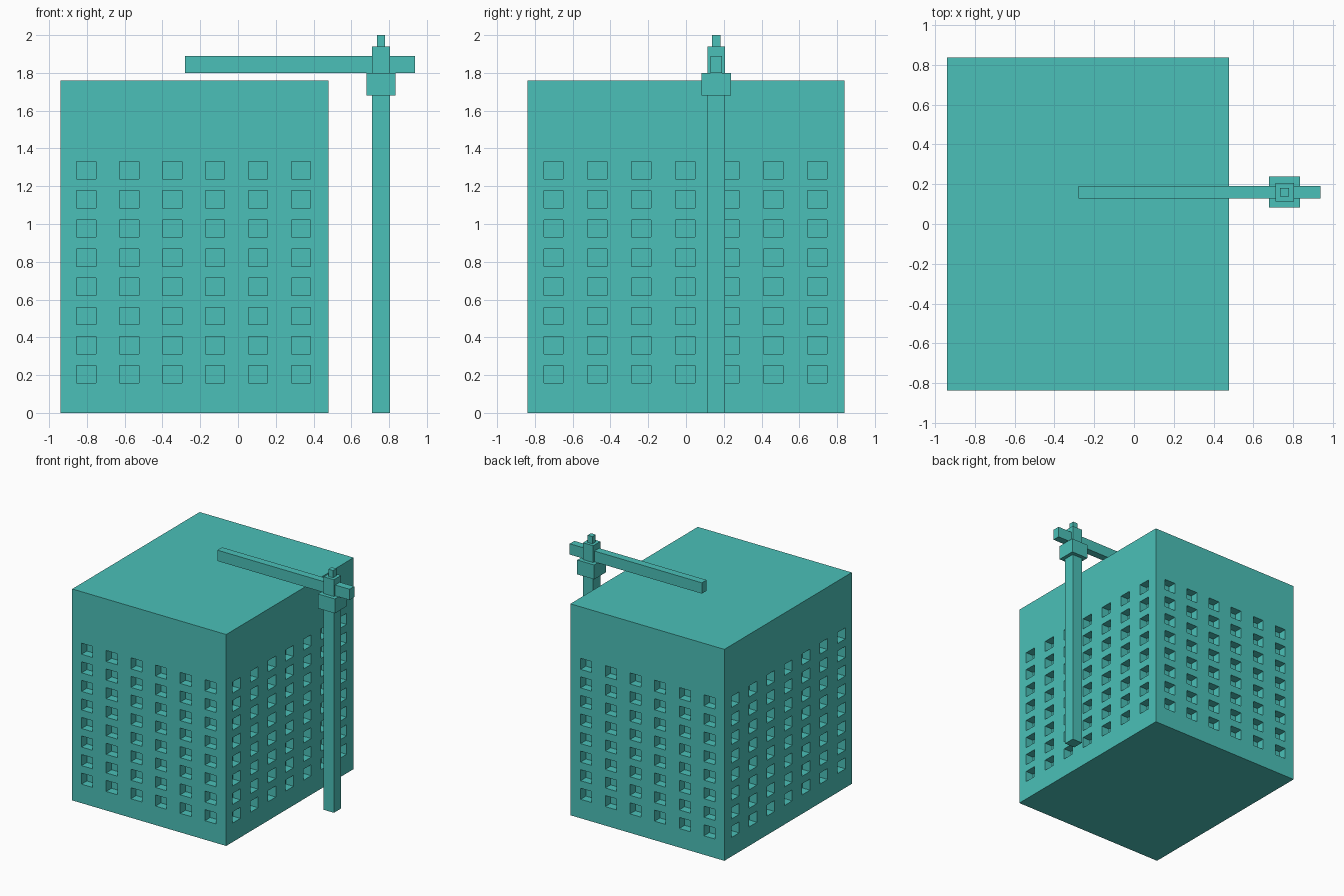
import bpy, bmesh

if "Cube" in bpy.data.objects:
    bpy.data.objects.remove(bpy.data.objects["Cube"])


def add_box(bm, x0, x1, y0, y1, z0, z1):
    verts = bmesh.ops.create_cube(bm, size=1)["verts"]
    for v in verts:
        v.co.x = x1 if v.co.x > 0 else x0
        v.co.y = y1 if v.co.y > 0 else y0
        v.co.z = z1 if v.co.z > 0 else z0


def make(name, boxes):
    bm = bmesh.new()
    for b in boxes:
        add_box(bm, *b)
    me = bpy.data.meshes.new(name)
    bm.to_mesh(me)
    bm.free()
    ob = bpy.data.objects.new(name, me)
    bpy.context.collection.objects.link(ob)
    return ob


# Building block
X0, X1, Y0, Y1 = -0.94, 0.478, -0.838, 0.838
building = make("building", [(X0, X1, Y0, Y1, 0, 1.76)])

# Window recesses on all four walls: 8 rows, 6 columns front/back, 7 on the sides
W, H, DEPTH, OUT = 0.051, 0.046, 0.07, 0.05
cutters = []
for row in range(8):
    z = 0.204 + row * 0.1545
    for col in range(6):
        x = -0.803 + col * 0.2272
        for a, b in ((Y0 - OUT, Y0 + DEPTH), (Y1 - DEPTH, Y1 + OUT)):
            cutters.append((x - W, x + W, a, b, z - H, z + H))
    for col in range(7):
        y = -0.702 + col * 0.2327
        for a, b in ((X0 - OUT, X0 + DEPTH), (X1 - DEPTH, X1 + OUT)):
            cutters.append((a, b, y - W, y + W, z - H, z + H))
cutter = make("window_cutter", cutters)
cutter.hide_render = True

mod = building.modifiers.new("windows", "BOOLEAN")
mod.operation = "DIFFERENCE"
mod.solver = "EXACT"
mod.object = cutter
bpy.context.view_layer.objects.active = building
bpy.ops.object.modifier_apply(modifier=mod.name)
bpy.data.objects.remove(cutter)

# Tower crane: stacked square sections (half width, bottom, top)
CX, CY = 0.757, 0.16
for name, r, z0, z1 in (("crane_mast", 0.047, 0, 1.68),
                        ("crane_collar", 0.078, 1.68, 1.80),
                        ("crane_cab", 0.047, 1.80, 1.94),
                        ("crane_tip", 0.022, 1.94, 2.0)):
    make(name, [(CX - r, CX + r, CY - r, CY + r, z0, z1)])

# Horizontal jib reaching over the roof
make("crane_jib", [(-0.28, 0.937, CY - 0.031, CY + 0.031, 1.80, 1.89)])

# Shared teal material
mat = bpy.data.materials.new("teal")
mat.diffuse_color = (0.07, 0.53, 0.48, 1)
mat.use_nodes = True
mat.node_tree.nodes["Principled BSDF"].inputs["Base Color"].default_value = mat.diffuse_color
for ob in bpy.context.collection.objects:
    ob.data.materials.clear()
    ob.data.materials.append(mat)
